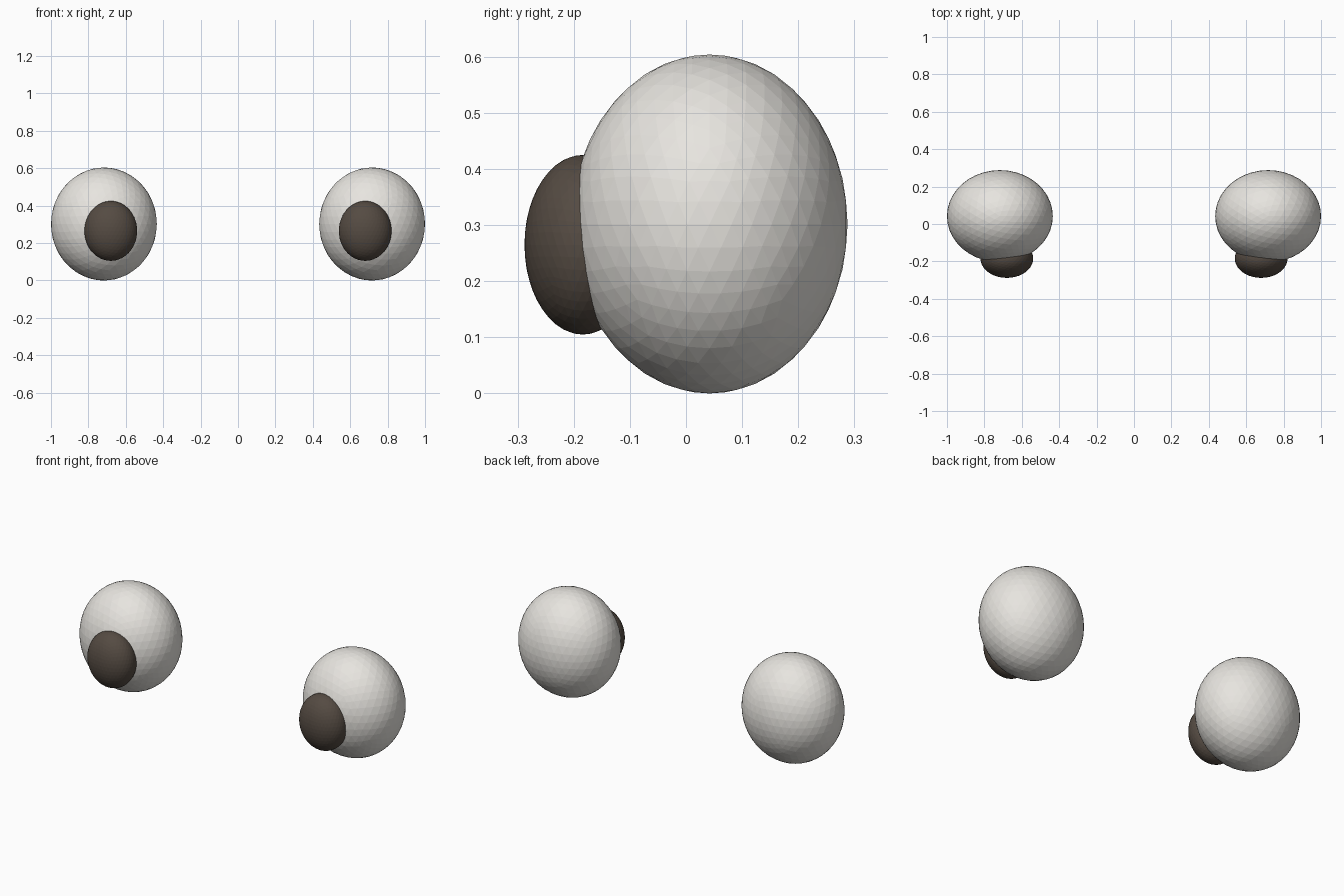
import bpy

if "Cube" in bpy.data.objects:
    bpy.data.objects.remove(bpy.data.objects["Cube"])


def material(name, color):
    mat = bpy.data.materials.new(name)
    mat.diffuse_color = color
    mat.use_nodes = True
    mat.node_tree.nodes["Principled BSDF"].inputs["Base Color"].default_value = mat.diffuse_color
    return mat


white = material("eye_white", (0.80, 0.78, 0.74, 1))
dark = material("pupil_dark", (0.09, 0.07, 0.055, 1))


def ellipsoid(name, center, radii, mat):
    # Flat-faced icosphere stretched to the given radii
    bpy.ops.mesh.primitive_ico_sphere_add(subdivisions=4, radius=1, location=center)
    ob = bpy.context.object
    ob.name = name
    ob.scale = radii
    bpy.ops.object.transform_apply(location=False, rotation=False, scale=True)
    ob.data.materials.append(mat)
    return ob


for side, label in ((-1, "left"), (1, "right")):
    # Eyeball
    ellipsoid(f"eyeball_{label}", (side * 0.717, 0.042, 0.302),
              (0.283, 0.246, 0.302), white)
    # Pupil, set slightly inward and low on the front
    ellipsoid(f"pupil_{label}", (side * 0.68, -0.184, 0.265),
              (0.141, 0.104, 0.16), dark)
